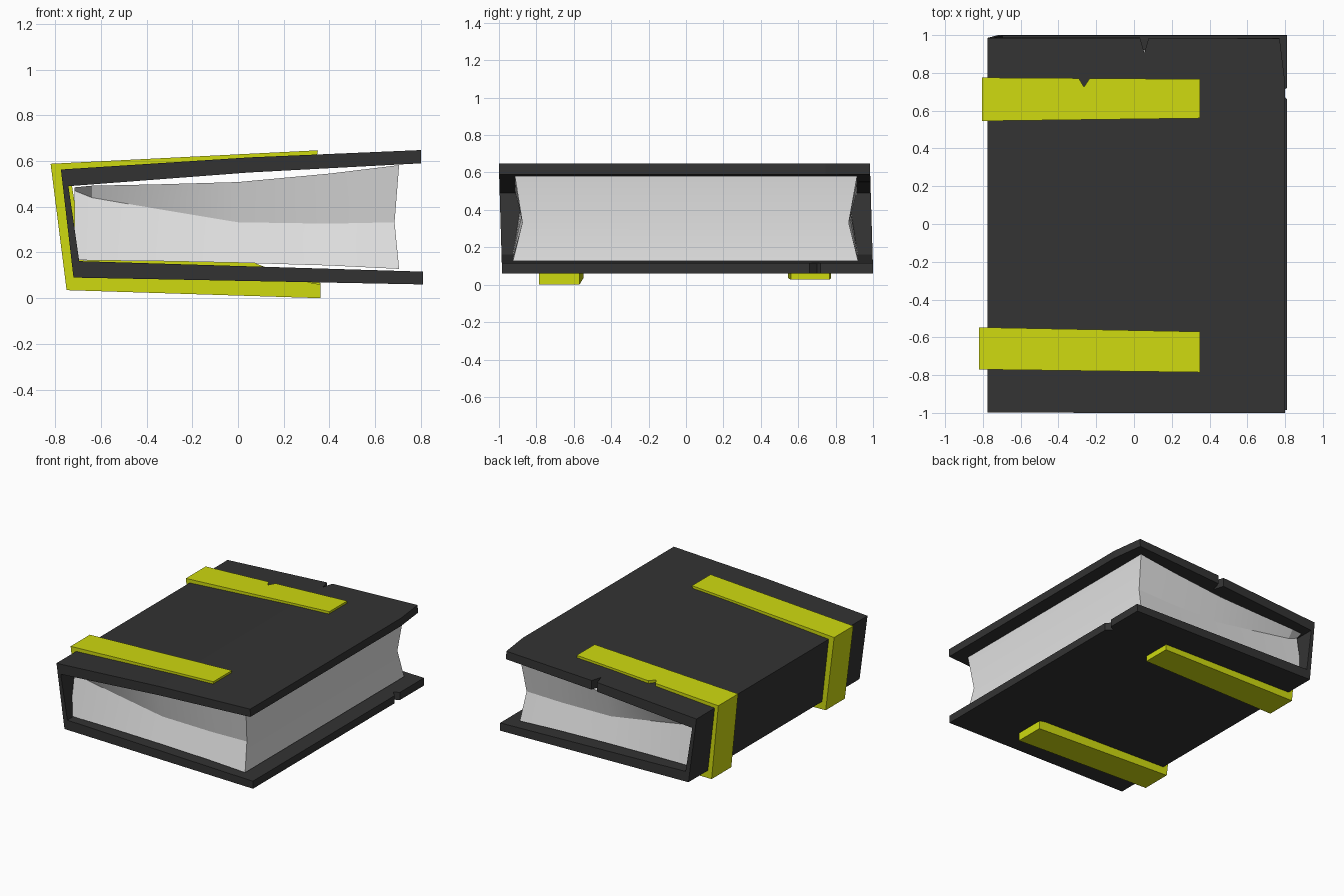
import bpy, bmesh

if "Cube" in bpy.data.objects:
    bpy.data.objects.remove(bpy.data.objects["Cube"])


def material(name, rgb):
    m = bpy.data.materials.new(name)
    m.diffuse_color = (*rgb, 1)
    m.use_nodes = True
    m.node_tree.nodes["Principled BSDF"].inputs["Base Color"].default_value = m.diffuse_color
    return m


BLACK = material("cover black", (0.033, 0.033, 0.033))
YELLOW = material("strap yellow", (0.62, 0.70, 0.005))
PAPER = material("paper grey", (0.76, 0.76, 0.76))


def make(name, verts, faces, mat):
    me = bpy.data.meshes.new(name)
    me.from_pydata(verts, [], faces)
    bm = bmesh.new()
    bm.from_mesh(me)
    bmesh.ops.recalc_face_normals(bm, faces=bm.faces)
    bm.to_mesh(me)
    bm.free()
    me.materials.append(mat)
    ob = bpy.data.objects.new(name, me)
    bpy.context.collection.objects.link(ob)
    return ob


def prism_xz(name, profile, y_range, mat):
    """Side profile extruded along y; y_range(x, z) gives both ends."""
    n = len(profile)
    verts = [(x, y_range(x, z)[k], z) for k in (0, 1) for x, z in profile]
    faces = [tuple(range(n)), tuple(range(n, 2 * n))]
    faces += [(i, (i + 1) % n, n + (i + 1) % n, n + i) for i in range(n)]
    return make(name, verts, faces, mat)


def notch(ob, outline, z0, z1):
    """Cut a small nick with the given top-view outline."""
    n = len(outline)
    verts = [(x, y, z) for z in (z0, z1) for x, y in outline]
    faces = [tuple(range(n)), tuple(range(n, 2 * n))]
    faces += [(i, (i + 1) % n, n + (i + 1) % n, n + i) for i in range(n)]
    cutter = make("notch_cutter", verts, faces, ob.data.materials[0])
    cutter.hide_render = True
    mod = ob.modifiers.new("notch", 'BOOLEAN')
    mod.operation = 'DIFFERENCE'
    mod.solver = 'EXACT'
    mod.object = cutter
    bpy.context.view_layer.objects.active = ob
    bpy.ops.object.modifier_apply(modifier=mod.name)
    bpy.data.objects.remove(cutter)


# cover: two boards and a leaning spine in one C shape
cover_profile = [(0.80, 0.648), (0.05, 0.616), (-0.775, 0.563), (-0.72, 0.09),
                 (0.81, 0.06), (0.81, 0.116), (-0.695, 0.162),
                 (-0.742, 0.49), (0.05, 0.55), (0.80, 0.59)]


def cover_ends(x, z):
    s = (0.35 - z) * 0.03
    return -0.992 + s, 0.992 + s


cover = prism_xz("book_cover", cover_profile, cover_ends, BLACK)
# worn nicks in the board edges
notch(cover, [(0.02, 1.03), (0.055, 0.905), (0.09, 1.03)], 0.45, 0.75)
notch(cover, [(0.765, 1.03), (0.802, 0.73), (0.85, 0.73), (0.85, 1.03)], 0.45, 0.75)
notch(cover, [(0.85, 0.62), (0.77, 0.70), (0.85, 0.74)], 0.0, 0.25)


# straps wrapping over the spine and boards
def strap_profile(left, low, end):
    return [(0.35, 0.647), (left, 0.588), (-0.75, 0.035), (0.36, low),
            (0.36, low + end), (0.25, 0.08), (0.14, 0.128), (0.05, 0.162),
            (-0.675, 0.165), (-0.728, 0.50), (0.05, 0.596), (0.345, 0.622)]


def front_ends(x, z):
    t = (x + 0.82) / 1.17
    return -0.77 - 0.015 * t, -0.547 - 0.023 * t


def back_ends(x, z):
    t = (x + 0.82) / 1.17
    return 0.545 + 0.015 * t, 0.775 - 0.008 * t


prism_xz("front_strap", strap_profile(-0.82, 0.0, 0.06), front_ends, YELLOW)
back_strap = prism_xz("back_strap", strap_profile(-0.805, 0.027, 0.04), back_ends, YELLOW)
notch(back_strap, [(-0.31, 0.80), (-0.265, 0.725), (-0.215, 0.80)], 0.45, 0.75)

# page block: stations along x as (x, top, crease, bottom)
stations = [(-0.715, 0.485, 0.47, 0.168), (-0.64, 0.492, 0.44, 0.165),
            (-0.35, 0.498, 0.39, 0.162), (0.0, 0.508, 0.332, 0.155),
            (0.40, 0.545, 0.326, 0.143), (0.705, 0.582, 0.332, 0.128)]
verts, faces = [], []
for i, (x, top, mid, bot) in enumerate(stations):
    xc = x - 0.02 if i == len(stations) - 1 else x
    verts += [(x, -0.915, top), (x, 0.915, top), (xc, 0.87, mid),
              (x, 0.92, bot), (x, -0.925, bot), (xc, -0.875, mid)]
    if i:
        a, b = 6 * (i - 1), 6 * i
        faces += [(a + k, a + (k + 1) % 6, b + (k + 1) % 6, b + k) for k in range(6)]
for c in (0, 6 * (len(stations) - 1)):
    faces += [(c, c + 1, c + 2, c + 5), (c + 5, c + 2, c + 3, c + 4)]
pages = make("page_block", verts, faces, PAPER)
for o in bpy.context.selected_objects:
    o.select_set(False)
pages.select_set(True)
bpy.context.view_layer.objects.active = pages
bpy.ops.object.shade_smooth_by_angle(angle=0.4)
